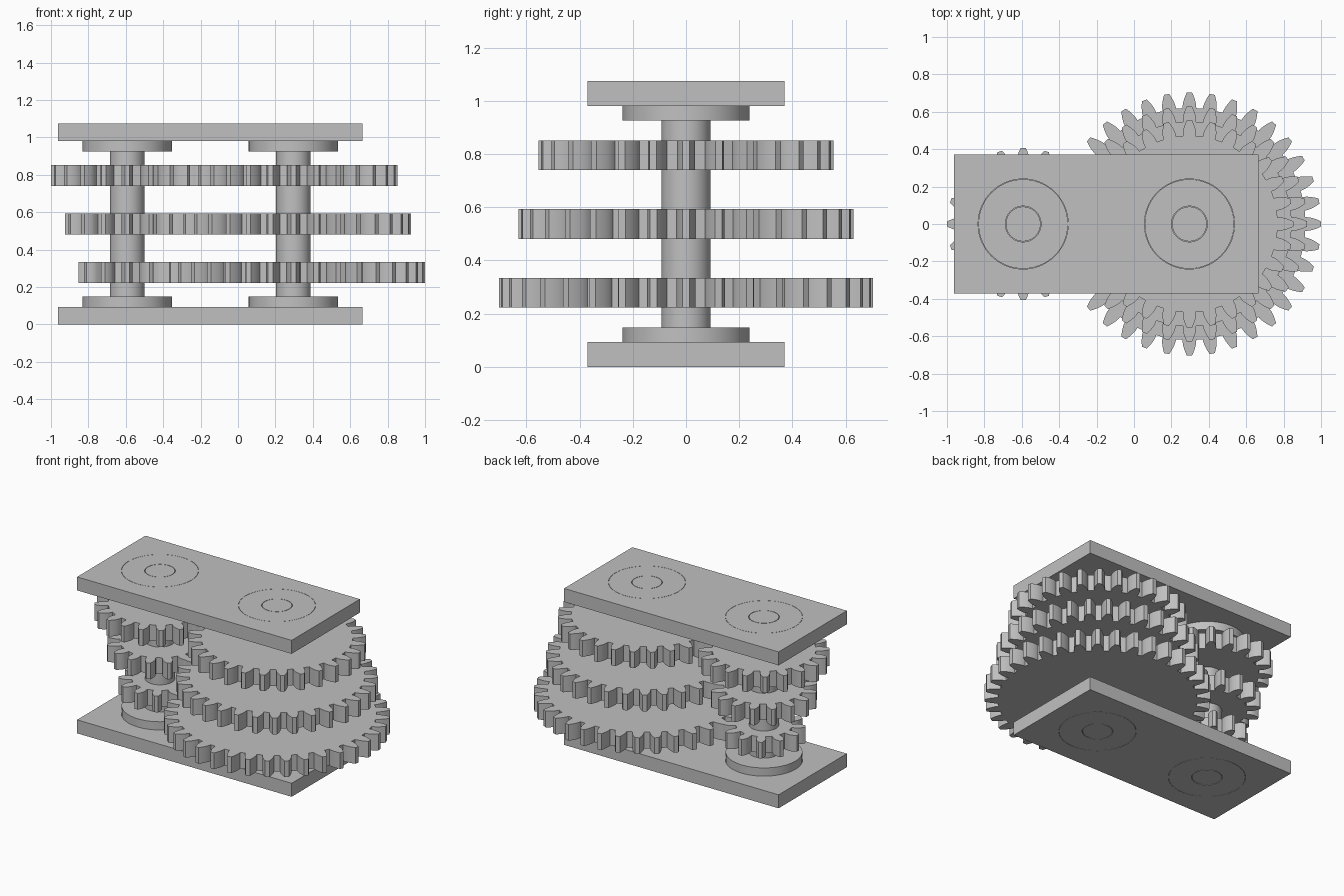
import bpy
from math import acos, cos, pi, radians, sin, sqrt, tan

if "Cube" in bpy.data.objects:
    bpy.data.objects.remove(bpy.data.objects["Cube"])

M = 1 / 27                      # gear module, the unit for every size
LEFT_X, RIGHT_X = -16 * M, 8 * M

grey = bpy.data.materials.new("machined_grey")
grey.use_nodes = True
colour = (0.53, 0.53, 0.53, 1)
grey.diffuse_color = colour
grey.node_tree.nodes["Principled BSDF"].inputs["Base Color"].default_value = colour


def circle(radius, x=0, steps=72):
    return [(x + radius * cos(2 * pi * i / steps), radius * sin(2 * pi * i / steps))
            for i in range(steps)]


def gear_outline(teeth, steps=5):
    """Involute spur gear with a tooth centred on the x axis."""
    pressure = radians(20)
    pitch = teeth * M / 2
    base, root, tip = pitch * cos(pressure), pitch - 1.25 * M, pitch + M

    def half_angle(r):
        a = acos(min(1, base / r))
        return pi / (2 * teeth) + tan(pressure) - pressure - tan(a) + a

    start = max(base, root)
    radii = [start + (tip - start) * i / steps for i in range(steps + 1)]
    flank = [(r, half_angle(r)) for r in radii]
    if root < base:
        flank.insert(0, (root, half_angle(base)))
    tooth = [(r, -a) for r, a in flank] + [(r, a) for r, a in reversed(flank)]
    return [(r * cos(a + 2 * pi * t / teeth), r * sin(a + 2 * pi * t / teeth))
            for t in range(teeth) for r, a in tooth]


def extrude(name, outlines, x, low, high, smooth=30):
    """Fill flat outlines (inner ones become holes) between two heights."""
    curve = bpy.data.curves.new(name, "CURVE")
    curve.dimensions = "2D"
    curve.fill_mode = "BOTH"
    curve.extrude = (high - low) / 2
    for points in outlines:
        spline = curve.splines.new("POLY")
        spline.points.add(len(points) - 1)
        for p, (px, py) in zip(spline.points, points):
            p.co = (px, py, 0, 1)
        spline.use_cyclic_u = True
    obj = bpy.data.objects.new(name, curve)
    obj.location = (x, 0, (low + high) / 2)
    bpy.context.collection.objects.link(obj)
    bpy.ops.object.select_all(action="DESELECT")
    bpy.context.view_layer.objects.active = obj
    obj.select_set(True)
    bpy.ops.object.convert(target="MESH")
    obj = bpy.context.view_layer.objects.active
    obj.data.materials.clear()
    obj.data.materials.append(grey)
    bpy.ops.object.shade_smooth_by_angle(angle=radians(smooth))


# End plates with bearing holes
x0, x1, depth = LEFT_X - 10 * M, RIGHT_X + 10 * M, 10 * M
plate = [[(x0, -depth), (x1, -depth), (x1, depth), (x0, depth)],
         circle(6.5 * M, LEFT_X), circle(6.5 * M, RIGHT_X)]
extrude("bottom_plate", plate, 0, 0, 2.5 * M)
extrude("top_plate", plate, 0, 26.5 * M, 29 * M)

# Shafts and the bearings seated in both plates
for side, x in (("right", LEFT_X), ("left", RIGHT_X)):
    extrude(side + "_shaft", [circle(2.5 * M)], x, 0, 29 * M)
    bearing = [circle(6.45 * M), circle(2.58 * M)]
    extrude(side + "_bottom_bearing", bearing, x, 0, 4 * M)
    extrude(side + "_top_bearing", bearing, x, 25 * M, 29 * M)

# Three gear pairs, each with 48 teeth in total
for level, (small, base) in zip(("lower", "middle", "upper"),
                                ((12, 6), (16, 13), (20, 20))):
    low, high = base * M, (base + 3) * M
    extrude(level + "_pinion", [gear_outline(small)], LEFT_X, low, high, 20)
    extrude(level + "_wheel", [gear_outline(48 - small)], RIGHT_X, low, high, 20)
